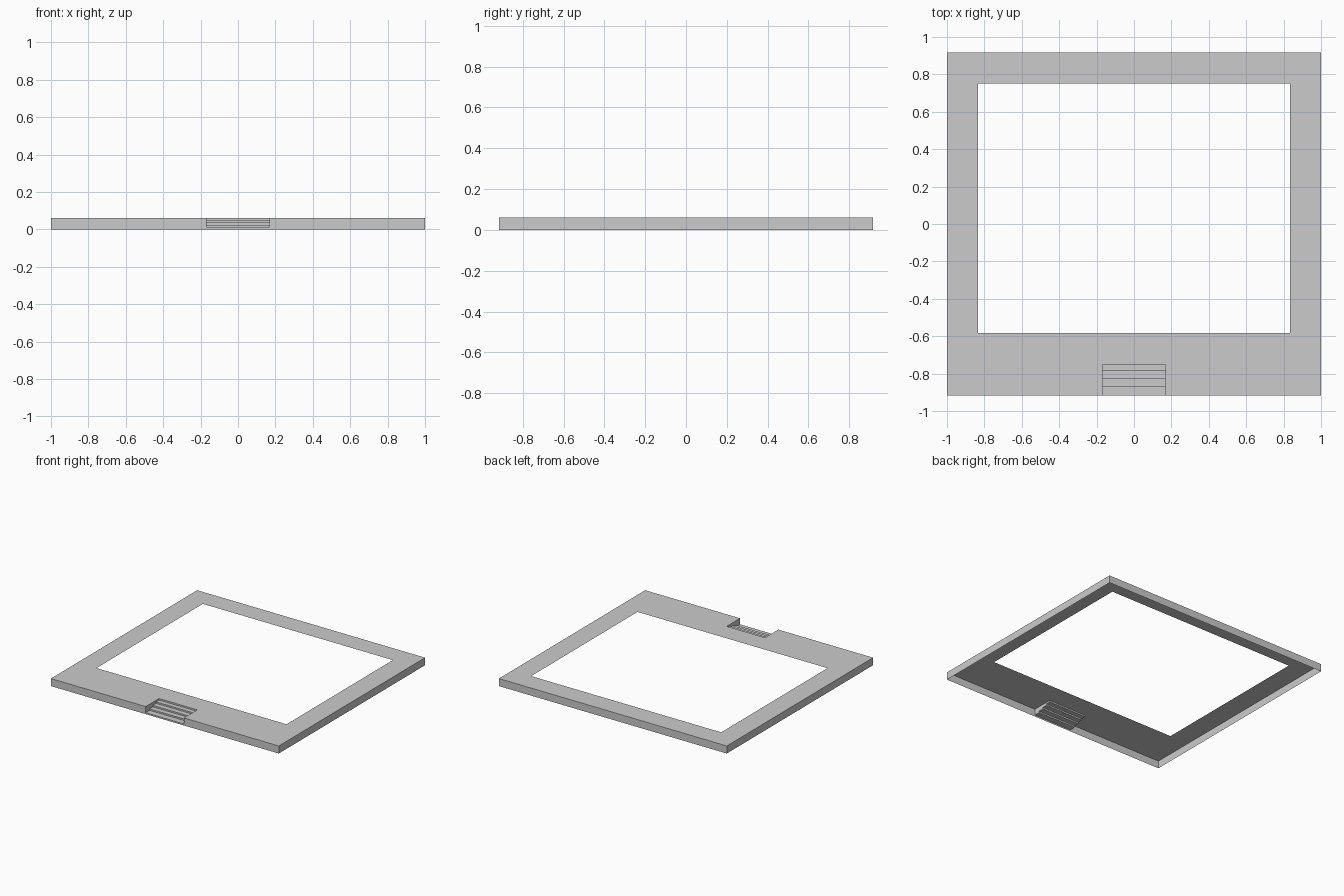
import bpy, bmesh

if "Cube" in bpy.data.objects:
    bpy.data.objects.remove(bpy.data.objects["Cube"])

H = 0.06                 # deck height
X, Y = 1.0, 0.917        # outer half sizes
SX = 0.168               # half width of the stair notch


def make_object(name, polys):
    bm = bmesh.new()
    for poly in polys:
        bm.faces.new([bm.verts.new(p) for p in poly])
    bmesh.ops.remove_doubles(bm, verts=bm.verts, dist=1e-5)
    mesh = bpy.data.meshes.new(name)
    bm.to_mesh(mesh)
    bm.free()
    obj = bpy.data.objects.new(name, mesh)
    bpy.context.collection.objects.link(obj)
    return obj


# Deck: one thin sheet with the big opening and the stair notch left out
def rect(x0, x1, y0, y1):
    return [(x0, y0, H), (x1, y0, H), (x1, y1, H), (x0, y1, H)]


make_object("deck", [
    rect(-X, X, 0.75, Y),
    rect(-X, -0.834, -0.583, 0.75),
    rect(0.834, X, -0.583, 0.75),
    rect(-X, X, -0.75, -0.583),
    rect(-X, -SX, -Y, -0.75),
    rect(SX, X, -Y, -0.75),
])

# Skirt: single-sided outer walls, interrupted at the stairs
path = [(SX, -Y), (X, -Y), (X, Y), (-X, Y), (-X, -Y), (-SX, -Y)]
make_object("skirt", [
    [(*a, 0), (*b, 0), (*b, H), (*a, H)] for a, b in zip(path, path[1:])
])

# Stairs: stepped profile (y, z) swept across the notch
edges = [-Y, -0.869, -0.828, -0.787, -0.75]
profile = []
for i, y in enumerate(edges):
    profile += [(y, H * i / 5), (y, H * (i + 1) / 5)]
make_object("steps", [
    [(-SX, *a), (SX, *a), (SX, *b), (-SX, *b)]
    for a, b in zip(profile, profile[1:])
])

# Notch cheeks: walls between the steps and the deck edge
cheek = profile[1:] + [(-Y, H)]
make_object("notch_sides", [
    [(-SX, y, z) for y, z in cheek],
    [(SX, y, z) for y, z in reversed(cheek)],
])
